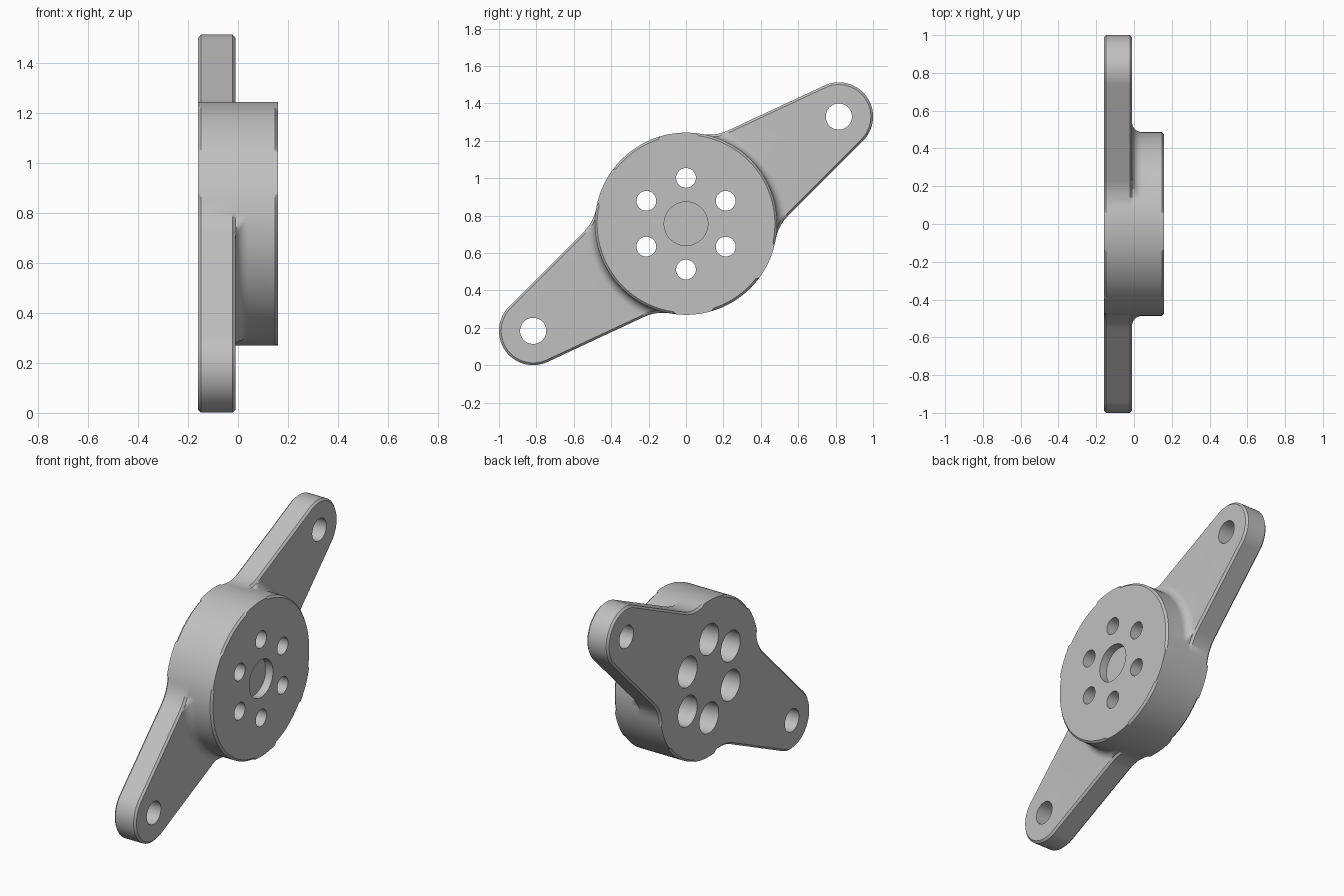
import bpy, bmesh
from math import cos, sin, pi, radians, acos, atan2
from mathutils import Vector

if "Cube" in bpy.data.objects:
    bpy.data.objects.remove(bpy.data.objects["Cube"], do_unlink=True)

# Main dimensions; the hub axis runs along x
CENTRE_Z = 0.757
HUB_R, END_R, FILLET_R = 0.487, 0.183, 0.24
ARM_ANGLE, ARM_LEN = radians(35.04), 0.998
BACK, ARM_TOP, FRONT = -0.16, -0.01, 0.16
CHAMFER, ROOT = 0.012, 0.05


def u(a):
    return Vector((cos(a), sin(a)))


def steps(a, b, n):
    return [a + (b - a) * i / n for i in range(n + 1)]


# Quarter outline: arm tip, straight edge, concave fillet, hub arc
# Each entry is (point, outward normal, chamfered)
beta = radians(80)
edge_d = END_R + ARM_LEN * cos(beta)
gamma = beta - acos((edge_d + FILLET_R) / (HUB_R + FILLET_R))
tip = Vector((ARM_LEN, 0))
fillet_c = u(gamma) * (HUB_R + FILLET_R)
line_a = tip + u(beta) * END_R
line_b = fillet_c - u(beta) * FILLET_R

quarter = [(tip + u(a) * END_R, u(a), True) for a in steps(0, beta, 18)]
quarter += [(line_a.lerp(line_b, t), u(beta), True) for t in steps(0, 1, 20)[1:]]
quarter += [(fillet_c - u(a) * FILLET_R, u(a), True) for a in steps(beta, gamma, 12)[1:]]
for a in steps(gamma, pi / 2, 24)[1:]:
    quarter.append((u(a) * HUB_R, u(a), not radians(47) < a < radians(73)))


def flip(v):
    return Vector((-v.x, v.y))


half = quarter + [(flip(p), flip(n), c) for p, n, c in reversed(quarter[:-1])]
outline = half + [(-p, -n, c) for p, n, c in half[1:-1]]


def place(x, p):
    c, s = cos(ARM_ANGLE), sin(ARM_ANGLE)
    return (x, p.x * c - p.y * s, CENTRE_Z + p.x * s + p.y * c)


def plate_ring(x, inset):
    return [place(x, p - n * (inset if c else 0)) for p, n, c in outline]


def arm_top_points():
    pts = []
    for p, n, c in outline:
        q = p - n * CHAMFER
        pts.append(q if q.length > HUB_R else p.normalized() * HUB_R)
    return pts


def boss_ring(x, flare, inset=0):
    ring = []
    for (p, n, c), q in zip(outline, arm_top_points()):
        r = min(HUB_R + flare, q.length) - (inset if c else 0)
        ring.append(place(x, q.normalized() * r))
    return ring


def loft(bm, rings):
    loops = [[bm.verts.new(v) for v in ring] for ring in rings]
    for a, b in zip(loops, loops[1:]):
        for i in range(len(a)):
            j = (i + 1) % len(a)
            bm.faces.new((a[i], a[j], b[j], b[i]))
    bm.faces.new(list(reversed(loops[0])))
    bm.faces.new(loops[-1])


def finish(bm, name):
    bmesh.ops.remove_doubles(bm, verts=bm.verts, dist=0.00002)
    bmesh.ops.recalc_face_normals(bm, faces=bm.faces)
    mesh = bpy.data.meshes.new(name)
    bm.to_mesh(mesh)
    bm.free()
    obj = bpy.data.objects.new(name, mesh)
    bpy.context.collection.objects.link(obj)
    return obj


# Two-armed flange with round boss, lofted from back to front
rings = [plate_ring(BACK, CHAMFER), plate_ring(BACK + CHAMFER, 0),
         plate_ring(ARM_TOP - CHAMFER, 0),
         [place(ARM_TOP, q) for q in arm_top_points()]]
for a in steps(0, pi / 2, 7):
    rings.append(boss_ring(ARM_TOP + ROOT * (1 - cos(a)), ROOT * (1 - sin(a))))
rings += [boss_ring(FRONT - CHAMFER, 0), boss_ring(FRONT, 0, CHAMFER)]
bm = bmesh.new()
loft(bm, rings)
flange = finish(bm, "flange_body")

# Hole cutters, each a stepped round profile of (x, radius)
bm = bmesh.new()


def cut_hole(y, z, profile, n=40):
    loft(bm, [[(x, y + r * cos(2 * pi * i / n), z + r * sin(2 * pi * i / n))
               for i in range(n)] for x, r in profile])


for s in (1, -1):
    e = u(ARM_ANGLE) * ARM_LEN * s
    cut_hole(e.x, CENTRE_Z + e.y, [(-0.3, 0.07), (0.3, 0.07)])
for k in range(6):
    h = u(pi / 2 + k * pi / 3) * 0.245
    cut_hole(h.x, CENTRE_Z + h.y,
             [(-0.3, 0.095), (0.01, 0.095), (0.01, 0.053), (0.3, 0.053)])
cut_hole(0, CENTRE_Z, [(0.11, 0.117), (0.3, 0.117)], 56)
cutter = finish(bm, "hole_cutter")
cutter.hide_render = True

# Drill the holes
bpy.ops.object.select_all(action="DESELECT")
bpy.context.view_layer.objects.active = flange
flange.select_set(True)
mod = flange.modifiers.new("holes", "BOOLEAN")
mod.operation, mod.solver, mod.object = "DIFFERENCE", "EXACT", cutter
bpy.ops.object.modifier_apply(modifier=mod.name)
bpy.data.objects.remove(cutter, do_unlink=True)

# Plain grey finish
grey = bpy.data.materials.new("light_grey")
grey.use_nodes = True
colour = (0.53, 0.53, 0.53, 1)
grey.diffuse_color = colour
grey.node_tree.nodes["Principled BSDF"].inputs["Base Color"].default_value = colour
flange.data.materials.clear()
flange.data.materials.append(grey)
bpy.ops.object.shade_smooth_by_angle(angle=radians(30))
